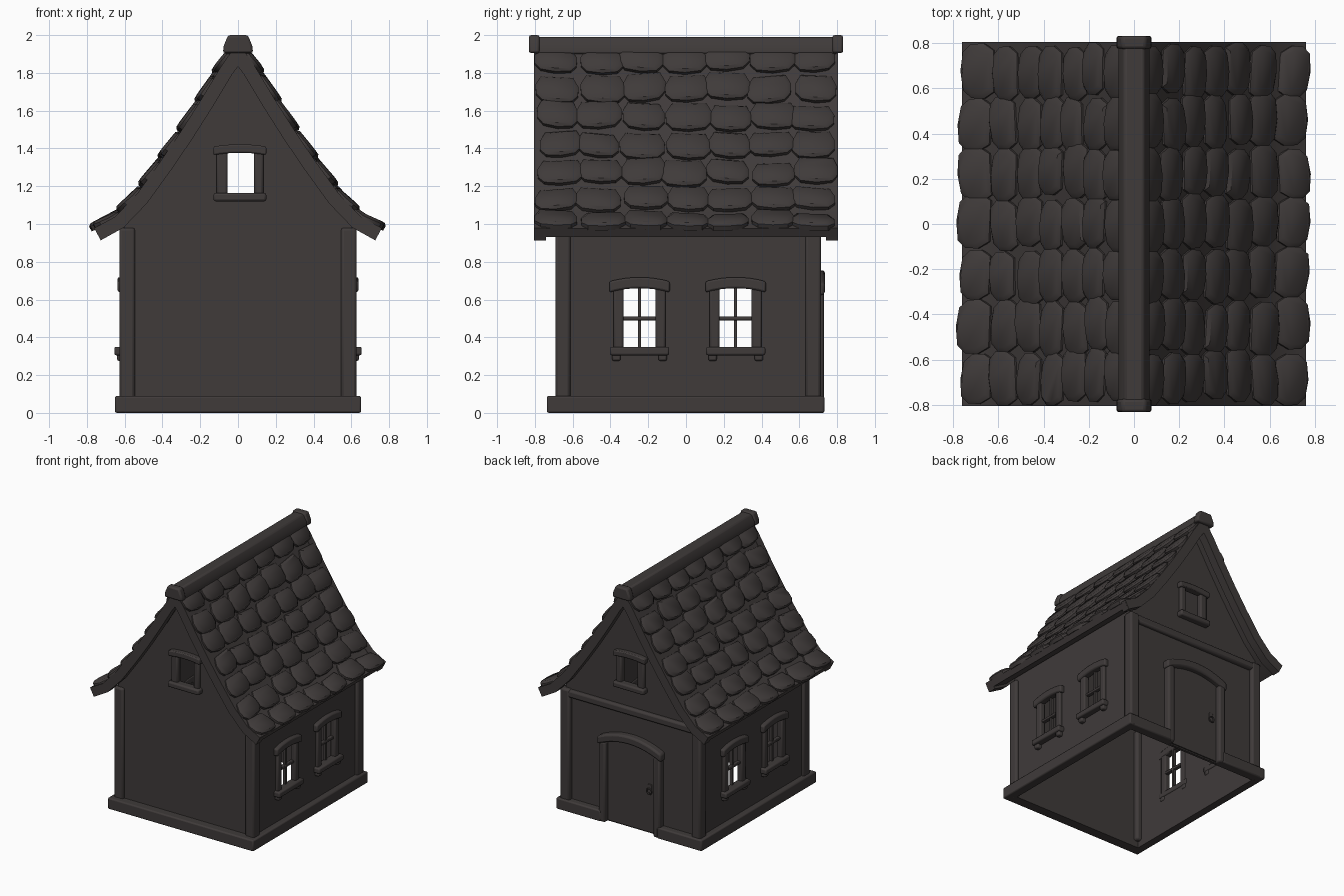
import bpy, bmesh, math, random
from mathutils import Vector

random.seed(4)
cube = bpy.data.objects.get("Cube")
if cube:
    bpy.data.objects.remove(cube, do_unlink=True)

mat = bpy.data.materials.new("dark_brown_grey")
mat.use_nodes = True
colour = (0.05, 0.043, 0.042, 1)
mat.diffuse_color = colour
bsdf = next(n for n in mat.node_tree.nodes if n.type == 'BSDF_PRINCIPLED')
bsdf.inputs["Base Color"].default_value = colour
bsdf.inputs["Roughness"].default_value = 0.8


def finish(name, bm, bevel=0.0, angle=35):
    """Turn a bmesh into a named, shaded object."""
    bmesh.ops.recalc_face_normals(bm, faces=bm.faces)
    me = bpy.data.meshes.new(name)
    bm.to_mesh(me)
    bm.free()
    me.materials.append(mat)
    ob = bpy.data.objects.new(name, me)
    bpy.context.collection.objects.link(ob)
    if bevel:
        mod = ob.modifiers.new("soft_edges", 'BEVEL')
        mod.width, mod.segments, mod.limit_method = bevel, 2, 'ANGLE'
    bpy.ops.object.select_all(action='DESELECT')
    ob.select_set(True)
    bpy.context.view_layer.objects.active = ob
    bpy.ops.object.shade_smooth_by_angle(angle=math.radians(angle))
    return ob


def prism(name, outline, axis, a, b, holes=(), bevel=0.0):
    """Extrude an outline (across, z) along x or y from a to b."""
    bm = bmesh.new()

    def place(p):
        return (a, p[0], p[1]) if axis == 'x' else (p[0], a, p[1])
    loops = [[bm.verts.new(place(p)) for p in loop] for loop in (outline, *holes)]
    if holes:
        edges = [bm.edges.new((l[i - 1], l[i])) for l in loops for i in range(len(l))]
        bmesh.ops.triangle_fill(bm, use_beauty=True, edges=edges)
    else:
        bm.faces.new(loops[0])
    geo = bmesh.ops.extrude_face_region(bm, geom=bm.faces[:])["geom"]
    shift = Vector((b - a, 0, 0) if axis == 'x' else (0, b - a, 0))
    bmesh.ops.translate(bm, vec=shift, verts=[v for v in geo if isinstance(v, bmesh.types.BMVert)])
    return finish(name, bm, bevel)


def rect(x0, x1, z0, z1):
    return [(x0, z0), (x1, z0), (x1, z1), (x0, z1)]


def box(name, x, y, z, bevel=0.012):
    return prism(name, rect(*x, *z), 'y', *y, bevel=bevel)


def arch(c, half, z, thick, rise, n=8):
    """Arched bar outline, centred on c, rising in the middle."""
    us = [-1 + 2 * i / n for i in range(n + 1)]
    low = [(c + half * u, z + rise * (1 - u * u)) for u in us]
    return low + [(u, v + thick) for u, v in reversed(low)]


# Roof profile, ridge to eave
TOP = [(0, 1.96), (0.09, 1.83), (0.195, 1.655), (0.3, 1.49), (0.405, 1.335),
       (0.535, 1.155), (0.65, 1.035), (0.76, 0.975)]
PTS = [Vector(p) for p in TOP]
LENGTH = sum((q - p).length for p, q in zip(PTS, PTS[1:]))


def along(s):
    """Point, downhill direction and outward normal at distance s down the roof."""
    for i, (p, q) in enumerate(zip(PTS, PTS[1:])):
        d = (q - p).length
        if s <= d or i == len(PTS) - 2:
            t = (q - p) / d
            return p + t * s, t, Vector((-t.y, t.x))
        s -= d


def underside(depth):
    out = [(0, TOP[0][1] - depth * 1.8)]
    for i in range(1, len(PTS)):
        t = (PTS[min(i + 1, len(PTS) - 1)] - PTS[i - 1]).normalized()
        out.append((PTS[i].x + t.y * depth, PTS[i].y - t.x * depth))
    return out


def roof_slab(name, depth, y0, y1, lift=0.0):
    top = [(x, z + lift) for x, z in TOP]
    low = underside(depth)
    half = top + low[::-1]
    for side in (-1, 1):
        prism(name, [(side * x, z) for x, z in half], 'y', y0, y1)


roof_slab("roof_slab", 0.05, -0.80, 0.80)
roof_slab("front_verge_board", 0.07, -0.806, -0.74, 0.004)
roof_slab("back_verge_board", 0.07, 0.74, 0.806, 0.004)

# Shingles: uneven barrel-shaped slabs in overlapping rows
SHAPE = [(-0.75, 0), (0.75, 0), (1, 0.35), (0.98, 0.7), (0.7, 0.93),
         (0, 1), (-0.7, 0.93), (-0.98, 0.7), (-1, 0.35)]
ROWS, COLUMNS = 7, 7
for side in (-1, 1):
    bm = bmesh.new()
    for row in range(ROWS):
        for col in range(COLUMNS):
            pitch = 1.58 / COLUMNS
            yc = -0.79 + pitch * (col + 0.5) + random.uniform(-0.015, 0.015)
            tip = LENGTH + 0.008 - row * 0.178 + random.uniform(-0.014, 0.014)
            long = random.uniform(0.145, 0.175)
            half = pitch * random.uniform(0.48, 0.55)
            skew = random.uniform(-0.012, 0.012)
            rings = []
            for shrink, height in ((1, -0.012), (1, 0.016), (0.82, 0.03)):
                ring = []
                for u, v in SHAPE:
                    v = 0.5 + (v - 0.5) * shrink
                    p, t, n = along(tip - long * (1 - v) + skew * u)
                    p = p + n * (height + 0.014 * (v - 0.5))
                    y = max(-0.802, min(0.802, yc + half * u * shrink))
                    ring.append(bm.verts.new((side * p.x, y, p.y)))
                rings.append(ring)
            k = len(SHAPE)
            for lo, hi in zip(rings, rings[1:]):
                for i in range(k):
                    bm.faces.new((lo[i - 1], lo[i], hi[i], hi[i - 1]))
            bm.faces.new(rings[0])
            bm.faces.new(rings[-1])
    finish("roof_shingles", bm, angle=40)

# Ridge beam and end caps
prism("ridge_beam", [(-0.07, 1.90), (0.07, 1.90), (0.068, 1.94), (0.042, 1.99),
                     (-0.042, 1.99), (-0.068, 1.94)], 'y', -0.8, 0.8, bevel=0.01)
for side in (-1, 1):
    prism("ridge_cap", [(-0.08, 1.905), (0.08, 1.905), (0.075, 1.945), (0.052, 2.0),
                        (-0.052, 2.0), (-0.075, 1.945)], 'y', side * 0.775, side * 0.832, bevel=0.012)

# Gable walls, each with a small attic opening
slope = [p for p in underside(0.03) if p[0] < 0.59]
right = [(0.6, 0.0), (0.6, 1.03)] + slope[:0:-1]
gable = right + [slope[0]] + [(-x, z) for x, z in reversed(right)]
attic = rect(-0.06, 0.09, 1.16, 1.38)
prism("front_wall", gable, 'y', -0.67, -0.65, [attic])
prism("back_wall", gable, 'y', 0.66, 0.68, [attic])
for name, y, out in (("front", -0.67, -1), ("back", 0.68, 1)):
    def attic_bar(part, x, z, depth):
        box(f"{name}_attic_{part}", x, sorted((y - out * 0.02, y + out * depth)), z)
    attic_bar("left_jamb", (-0.115, -0.055), (1.15, 1.39), 0.025)
    attic_bar("right_jamb", (0.085, 0.135), (1.15, 1.39), 0.025)
    attic_bar("sill", (-0.13, 0.15), (1.12, 1.165), 0.05)
    prism(f"{name}_attic_lintel", arch(0.01, 0.14, 1.365, 0.045, 0.012), 'y',
          y - out * 0.02, y + out * 0.04, bevel=0.008)

# Side walls with two framed windows each
WINDOWS = (-0.246, 0.263)
for s in (-1, 1):
    holes = [rect(c - 0.09, c + 0.09, 0.34, 0.66) for c in WINDOWS]
    prism("side_wall", rect(-0.66, 0.67, 0, 1.03), 'x', s * 0.585, s * 0.605, holes)
    for c in WINDOWS:
        def bar(part, y, z, x1, bevel=0.01):
            prism("window_" + part, rect(c + y[0], c + y[1], *z), 'x', s * 0.58, s * x1, bevel=bevel)
        for m in (-1, 1):
            bar("jamb", sorted((m * 0.085, m * 0.138)), (0.33, 0.66), 0.628)
            bar("sill_foot", sorted((m * 0.1, m * 0.145)), (0.275, 0.315), 0.64)
        bar("sill", (-0.157, 0.157), (0.305, 0.35), 0.655)
        bar("mullion", (-0.008, 0.008), (0.34, 0.67), 0.605, 0)
        bar("crossbar", (-0.09, 0.09), (0.49, 0.51), 0.612, 0.004)
        prism("window_lintel", arch(c, 0.16, 0.638, 0.058, 0.022), 'x', s * 0.58, s * 0.638, bevel=0.01)

# Corner posts and back tie beam
for s in (-1, 1):
    x = sorted((s * 0.545, s * 0.628))
    box("front_post", x, (-0.692, -0.612), (0.05, 0.98), 0.015)
    box("back_post", x, (0.632, 0.715), (0.05, 0.98), 0.015)
box("back_tie_beam", (-0.62, 0.62), (0.64, 0.712), (0.915, 0.975), 0.015)

# Plinth ring, broken at the doorway
for s in (-1, 1):
    box("side_plinth", sorted((s * 0.595, s * 0.652)), (-0.737, 0.733), (0, 0.09), 0.01)
    box("back_plinth", sorted((s * 0.25, s * 0.645)), (0.665, 0.733), (0, 0.09), 0.01)
box("front_plinth", (-0.645, 0.645), (-0.737, -0.66), (0, 0.09), 0.01)

# Door with arched frame and ring handle
for s in (-1, 1):
    box("door_jamb", sorted((s * 0.215, s * 0.275)), (0.66, 0.73), (0, 0.65), 0.014)
prism("door_lintel", arch(0, 0.285, 0.62, 0.065, 0.07, 12), 'y', 0.66, 0.735, bevel=0.014)
panel = arch(0, 0.225, 0.63, 0.01, 0.07, 12)[9 + 4:]
prism("door_panel", [(-0.225, 0.01), (0.225, 0.01)] + panel, 'y', 0.67, 0.69)
box("handle_plate", (-0.18, -0.145), (0.685, 0.697), (0.33, 0.4), 0.004)
bpy.ops.mesh.primitive_torus_add(location=(-0.162, 0.702, 0.345), rotation=(math.pi / 2, 0, 0),
                                 major_radius=0.022, minor_radius=0.006,
                                 major_segments=16, minor_segments=6)
ring = bpy.context.object
ring.name = "handle_ring"
ring.data.materials.append(mat)
bpy.ops.object.shade_smooth_by_angle(angle=math.radians(60))
